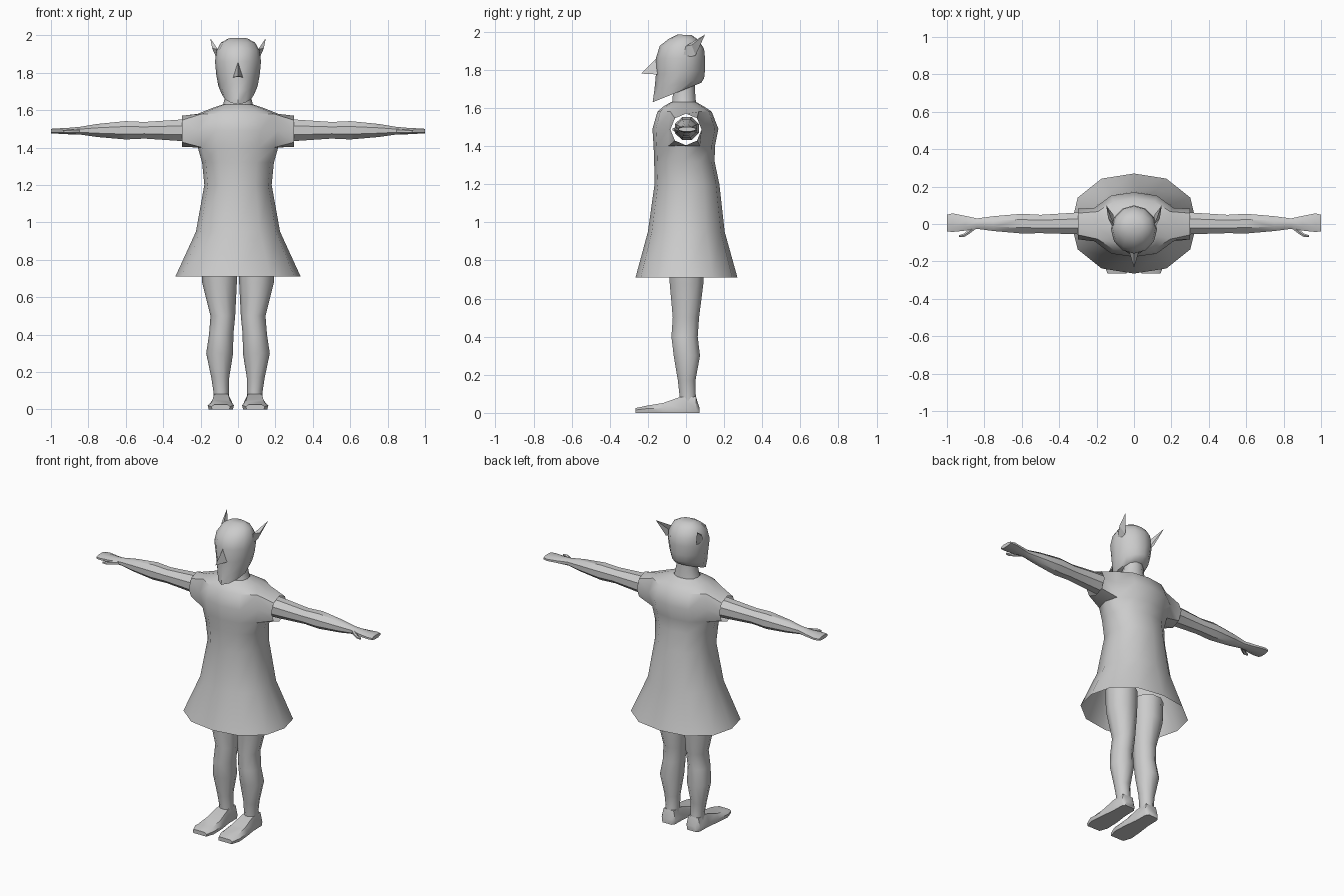
import bpy, bmesh
from math import sin, cos, pi, atan2
from mathutils import Vector

if "Cube" in bpy.data.objects:
    bpy.data.objects.remove(bpy.data.objects["Cube"])


def oval(n, a, b, power=2.0, start=0.0):
    """Points of a superellipse with n sides and half-sizes a, b."""
    pts = []
    for i in range(n):
        t = start + 2 * pi * i / n
        c, s = cos(t), sin(t)
        k = (abs(c) ** power + abs(s) ** power) ** (-1 / power)
        pts.append((a * c * k, b * s * k))
    return pts


def loft(rings, cap_start=True, cap_end=True):
    bm = bmesh.new()
    vs = [[bm.verts.new(p) for p in r] for r in rings]
    n = len(rings[0])
    for r0, r1 in zip(vs, vs[1:]):
        for i in range(n):
            j = (i + 1) % n
            bm.faces.new((r0[i], r0[j], r1[j], r1[i]))
    if cap_start:
        bm.faces.new(vs[0][::-1])
    if cap_end:
        bm.faces.new(vs[-1])
    return bm


def finish(name, bm, mirror=False, angle=40):
    bmesh.ops.recalc_face_normals(bm, faces=bm.faces[:])
    me = bpy.data.meshes.new(name)
    bm.to_mesh(me)
    bm.free()
    ob = bpy.data.objects.new(name, me)
    bpy.context.collection.objects.link(ob)
    bpy.ops.object.select_all(action='DESELECT')
    ob.select_set(True)
    bpy.context.view_layer.objects.active = ob
    bpy.ops.object.shade_smooth_by_angle(angle=angle * pi / 180)
    if mirror:
        ob.modifiers.new("Mirror", 'MIRROR').use_mirror_merge = False
    return ob


def upright(z, rx, y0, y1, n=12, cx=0.0, power=2.3):
    yc, ry = (y0 + y1) / 2, (y1 - y0) / 2
    return [(cx + x, yc + y, z) for x, y in oval(n, rx, ry, power)]


def along_x(x, yc, zc, ry, rz, n=8, power=2.0):
    return [(x, yc + a, zc + b) for a, b in oval(n, ry, rz, power, pi / n)]


# dress: hollow shell, (z, half width, front y, back y)
dress = [(.71, .335, -.265, .27), (.95, .225, -.2, .203), (1.2, .18, -.165, .175),
         (1.32, .192, -.167, .15), (1.40, .215, -.17, .152), (1.49, .235, -.176, .17),
         (1.58, .215, -.15, .135), (1.61, .14, -.115, .09), (1.63, .08, -.08, .055)]
bm = loft([upright(*d) for d in dress], False, False)
# open the armholes and extrude them into short sleeves
hole = [f for f in bm.faces if 1.4 < f.calc_center_median().z < 1.58
        and abs(f.calc_center_median().x) > .17]
bmesh.ops.delete(bm, geom=hole, context='FACES')
rim = [e for e in bm.edges if e.is_boundary
       and all(1.39 < v.co.z < 1.59 for v in e.verts)]
new = bmesh.ops.extrude_edge_only(bm, edges=rim)['geom']
for v in [g for g in new if isinstance(g, bmesh.types.BMVert)]:
    side = 1 if v.co.x > 0 else -1
    t = round(atan2(v.co.z - 1.49, v.co.y) / (pi / 4)) * pi / 4
    v.co = Vector((side * .3, .082 * cos(t), 1.487 + .083 * sin(t)))
finish("dress", bm)

# neck
neck = [(1.58, .095, -.085, .06), (1.635, .078, -.075, .055),
        (1.69, .065, -.07, .05), (1.76, .065, -.07, .05)]
finish("neck", loft([upright(*d, n=10, power=2) for d in neck]))

# head: tilted rings, (front z, back z, half width, front y, back y, roundness)
head = [(1.63, 1.732, .085, -.175, .08, 1.6), (1.70, 1.755, .105, -.165, .095, 1.7),
        (1.775, 1.80, .116, -.158, .1, 1.8), (1.86, 1.86, .123, -.158, .1, 2),
        (1.925, 1.91, .115, -.138, .095, 2), (1.963, 1.957, .092, -.09, .065, 2),
        (1.985, 1.982, .05, -.045, .03, 2)]
rings = []
for zf, zb, rx, y0, y1, p in head:
    rings.append([(x, y, zf + (zb - zf) * (y - y0) / (y1 - y0))
                  for x, y, _ in upright(0, rx, y0, y1, power=p)])
finish("head", loft(rings), angle=50)


def spike(name, base, tip, mirror=False):
    bm = bmesh.new()
    vs = [bm.verts.new(p) for p in base]
    t = bm.verts.new(tip)
    bm.faces.new(vs)
    for a, b in zip(vs, vs[1:] + vs[:1]):
        bm.faces.new((a, b, t))
    finish(name, bm, mirror, 20)


# pointed nose and ears
spike("nose", [(0, -.15, 1.865), (.028, -.14, 1.775), (-.028, -.14, 1.775)], (0, -.235, 1.78))
spike("ear", [(.105, -.035, 1.855), (.108, 0, 1.925), (.138, .03, 1.93), (.11, .05, 1.875)],
      (.149, .1, 1.985), True)

# arm and flat hand: (x, centre y, centre z, half depth, half height, roundness)
arm = [(.24, .005, 1.492, .067, .065, 2), (.32, .003, 1.492, .062, .061, 2),
       (.5, 0, 1.492, .053, .048, 2), (.6, .002, 1.492, .057, .053, 2),
       (.75, .002, 1.491, .043, .038, 2), (.84, .002, 1.49, .03, .023, 2),
       (.9, .004, 1.488, .04, .018, 3), (.97, .007, 1.488, .05, .014, 4),
       (1.0, .005, 1.488, .045, .012, 4)]
finish("arm", loft([along_x(x, y, z, a, b, 8, p) for x, y, z, a, b, p in arm], False), True)

# thumb
thumb = [(.845, -.008, 1.488, .02, .014), (.88, -.04, 1.487, .014, .012),
         (.91, -.061, 1.486, .011, .01), (.936, -.065, 1.485, .006, .007)]
finish("thumb", loft([along_x(*t, n=6) for t in thumb]), True)

# leg: (z, half width, front y, back y, centre x)
leg = [(.03, .042, -.035, .06, .09), (.1, .042, -.037, .053, .09), (.17, .048, -.045, .052, .095),
       (.3, .072, -.068, .077, .098), (.4, .065, -.08, .065, .09), (.5, .066, -.073, .072, .081),
       (.68, .093, -.09, .096, .099), (.82, .096, -.095, .1, .1)]
finish("leg", loft([upright(z, r, a, b, 10, cx, 2) for z, r, a, b, cx in leg], True, False), True)

# foot: sections from heel to toe, (y, centre x, half width, top z)
foot = [(.07, .09, .035, .03), (.052, .09, .05, .085), (-.035, .09, .052, .082),
        (-.12, .09, .064, .052), (-.21, .092, .07, .037), (-.265, .092, .05, .025)]
sections = []
for y, cx, w, top in foot:
    half = [(w * .93, 0), (w, min(.025, top * .6)), (w * .72, top)]
    sections.append([(cx + x, y, z) for x, z in half]
                    + [(cx - x, y, z) for x, z in half[::-1]])
finish("foot", loft(sections), True)
